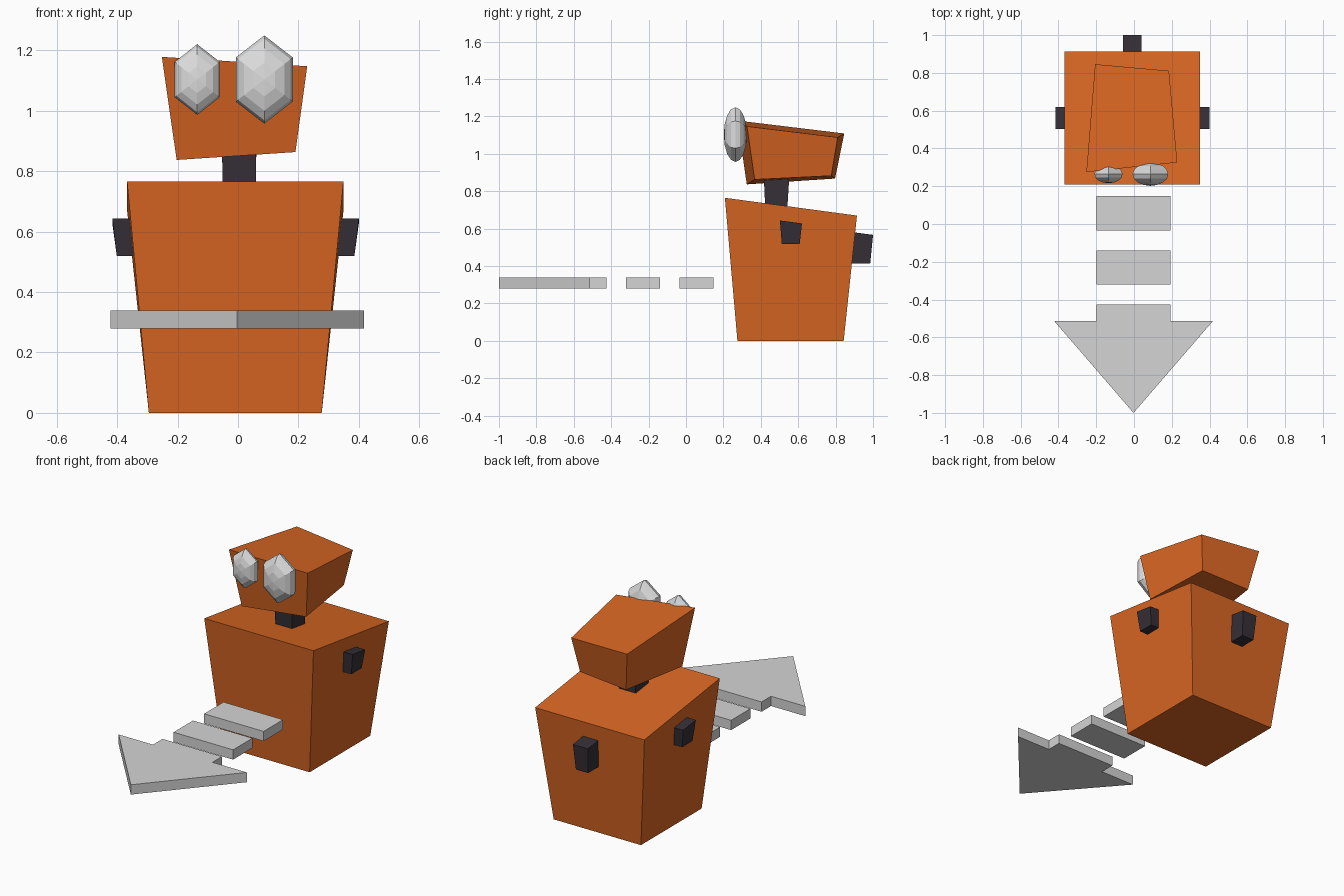
import bpy, bmesh, math

if "Cube" in bpy.data.objects:
    bpy.data.objects.remove(bpy.data.objects["Cube"])


def material(name, rgb):
    m = bpy.data.materials.new(name)
    m.diffuse_color = (*rgb, 1)
    m.use_nodes = True
    m.node_tree.nodes["Principled BSDF"].inputs["Base Color"].default_value = m.diffuse_color
    return m


ORANGE = material("orange", (0.70, 0.135, 0.017))
DARK = material("dark_grey", (0.036, 0.029, 0.038))
WHITE = material("eye_white", (0.72, 0.72, 0.72))
GREY = material("light_grey", (0.66, 0.66, 0.66))


def loft(name, rings, mat):
    """Skin a stack of equal-length point rings and cap both ends."""
    bm = bmesh.new()
    loops = [[bm.verts.new(p) for p in r] for r in rings]
    n = len(rings[0])
    for a, b in zip(loops, loops[1:]):
        for i in range(n):
            j = (i + 1) % n
            bm.faces.new((a[i], a[j], b[j], b[i]))
    bm.faces.new(loops[0][::-1])
    bm.faces.new(loops[-1])
    bmesh.ops.remove_doubles(bm, verts=bm.verts, dist=1e-6)
    bmesh.ops.recalc_face_normals(bm, faces=bm.faces)
    me = bpy.data.meshes.new(name)
    bm.to_mesh(me)
    bm.free()
    me.materials.append(mat)
    ob = bpy.data.objects.new(name, me)
    bpy.context.collection.objects.link(ob)
    return ob


def rect(x0, x1, y0, y1, zf, zb):
    """Rectangle with its own front and back heights."""
    return [(x0, y0, zf), (x1, y0, zf), (x1, y1, zb), (x0, y1, zb)]


def plate(name, outline, z0, z1, mat):
    return loft(name, [[(x, y, z) for x, y in outline] for z in (z0, z1)], mat)


# tapered body with sloping top
loft("body", [rect(-0.295, 0.277, 0.275, 0.843, 0, 0),
              rect(-0.367, 0.349, 0.208, 0.914, 0.765, 0.67)], ORANGE)

# neck
loft("neck", [rect(-0.05, 0.058, 0.425, 0.54, 0.68, 0.68),
              rect(-0.053, 0.061, 0.415, 0.553, 0.90, 0.89)], DARK)

# head, tilted and tapered
loft("head", [[(-0.203, 0.325, 0.837), (0.19, 0.367, 0.863),
               (0.15, 0.777, 0.883), (-0.165, 0.797, 0.868)],
              [(-0.252, 0.275, 1.178), (0.229, 0.326, 1.147),
               (0.185, 0.811, 1.088), (-0.206, 0.846, 1.109)]], ORANGE)

# side stubs
MID = -0.008
for side, s in (("right", 1), ("left", -1)):
    bottom = [(MID + s * x, y, 0.519) for x, y in
              ((0.30, 0.512), (0.393, 0.512), (0.393, 0.608), (0.30, 0.608))]
    top = [(MID + s * x, y, z) for x, y, z in
           ((0.29, 0.502, 0.644), (0.408, 0.502, 0.644),
            (0.408, 0.62, 0.628), (0.29, 0.62, 0.628))]
    loft(side + "_stub", [bottom, top], DARK)

# back stub
loft("back_stub", [rect(-0.048, 0.032, 0.84, 0.985, 0.415, 0.415),
                   rect(-0.057, 0.041, 0.84, 1.0, 0.588, 0.567)], DARK)


# faceted eyes, six sides about the front-back axis
def eye(name, cx, cz, rx, ry, rz):
    rings = []
    for k in range(9):
        t = math.pi * k / 8
        rings.append([(cx + rx * math.sin(t) * math.sin(math.pi * i / 3),
                       0.264 - ry * math.cos(t),
                       cz + rz * math.sin(t) * math.cos(math.pi * i / 3))
                      for i in range(6)])
    loft(name, rings, WHITE)


eye("left_eye", -0.135, 1.103, 0.086, 0.048, 0.117)
eye("right_eye", 0.087, 1.103, 0.109, 0.062, 0.146)

# direction arrow: two bars and a pointed head
C, W = -0.0025, 0.195
for i, (y0, y1) in enumerate(((-0.035, 0.147), (-0.321, -0.14))):
    plate(f"arrow_bar_{i + 1}", [(C - W, y0), (C + W, y0), (C + W, y1), (C - W, y1)],
          0.28, 0.338, GREY)
half = [(W, -0.425), (W, -0.514), (0.42, -0.514)]
plate("arrow_head", [(C + x, y) for x, y in half] + [(C, -1.0)] +
      [(C - x, y) for x, y in half[::-1]], 0.28, 0.338, GREY)
